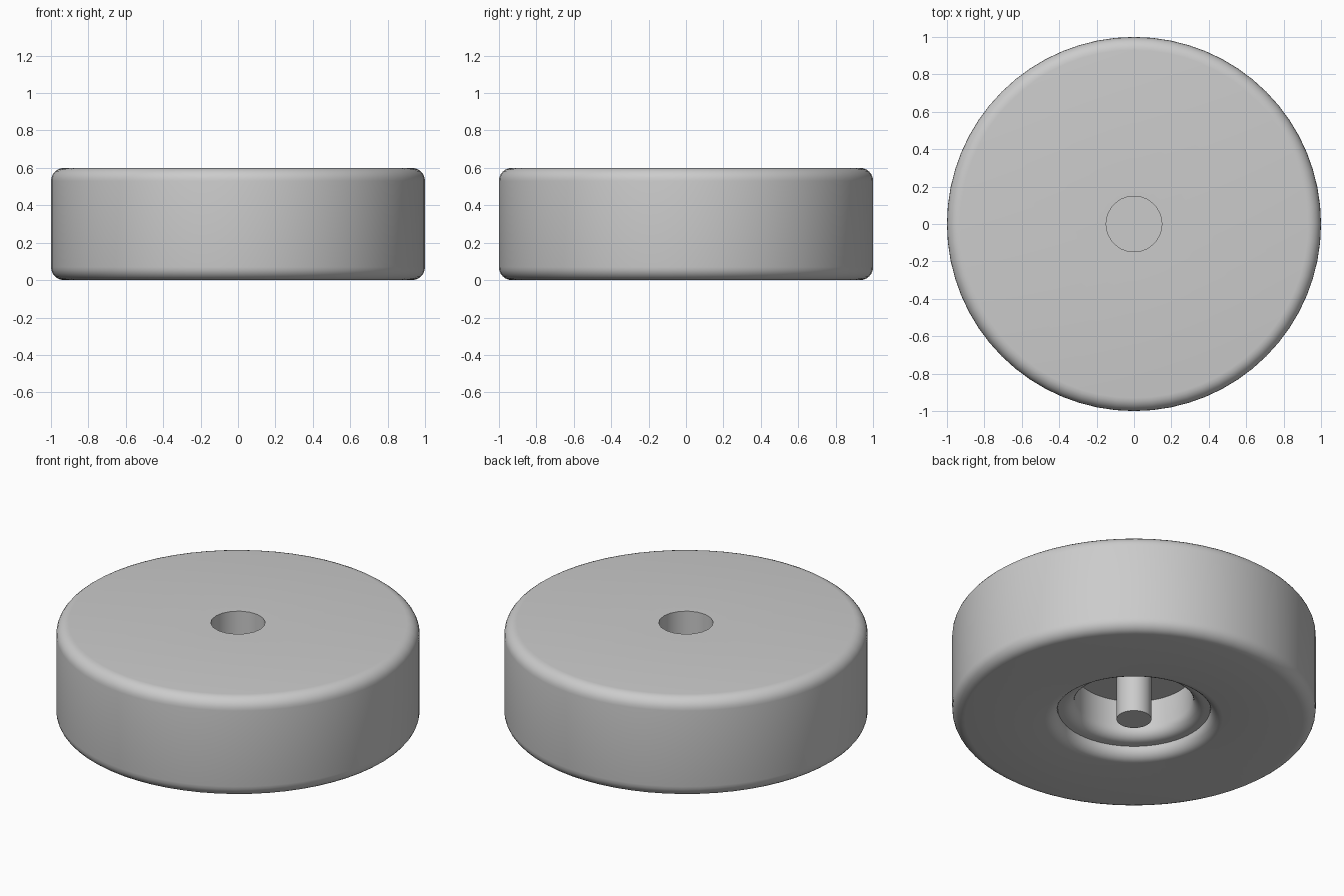
import bpy, bmesh
from math import sin, cos, pi, radians

cube = bpy.data.objects.get("Cube")
if cube:
    bpy.data.objects.remove(cube, do_unlink=True)

grey = bpy.data.materials.new("plain grey")
grey.use_nodes = True
grey.diffuse_color = (0.6, 0.6, 0.6, 1)
grey.node_tree.nodes["Principled BSDF"].inputs["Base Color"].default_value = (0.6, 0.6, 0.6, 1)

HEIGHT = 0.6
ROUND = 0.07
CEILING = 0.3
HOLE_FLOOR = 0.36


def arc(r, z, start, end, radius=ROUND, steps=6):
    """Quarter-round profile points about the centre (r, z), angles in degrees."""
    angles = [radians(start + (end - start) * i / steps) for i in range(steps + 1)]
    return [(r + radius * cos(a), z + radius * sin(a)) for a in angles]


def lathe(bm, profile, sides):
    """Turn a profile of (radius, height) points around z; returns its rings."""
    rings = [[bm.verts.new((r * cos(2 * pi * i / sides), r * sin(2 * pi * i / sides), z))
              for i in range(sides)] for r, z in profile]
    for a, b in zip(rings, rings[1:]):
        for i in range(sides):
            j = (i + 1) % sides
            bm.faces.new((a[i], a[j], b[j], b[i]))
    return rings


def ring_edges(bm, ring):
    return [bm.edges.get((a, b)) for a, b in zip(ring, ring[1:] + ring[:1])]


def finish(bm, name):
    bmesh.ops.recalc_face_normals(bm, faces=bm.faces)
    mesh = bpy.data.meshes.new(name)
    bm.to_mesh(mesh)
    bm.free()
    mesh.materials.append(grey)
    obj = bpy.data.objects.new(name, mesh)
    bpy.context.collection.objects.link(obj)
    bpy.ops.object.select_all(action='DESELECT')
    obj.select_set(True)
    bpy.context.view_layer.objects.active = obj
    bpy.ops.object.shade_smooth_by_angle(angle=radians(35))
    return obj


# Disc: rounded rim, then the stepped and rounded recess underneath
bm = bmesh.new()
rim = 1 - ROUND
profile = arc(rim, HEIGHT - ROUND, 90, 0) + arc(rim, ROUND, 0, -90)
profile += arc(0.42 + ROUND, ROUND, 270, 180)
profile += arc(0.325 + 0.065, ROUND + 0.065, 270, 180, radius=0.065)
profile += [(0.325, CEILING)]
body = lathe(bm, profile, 64)
bm.faces.new(body[-1])

# Blind hole in the top, joined to the rim by the flat top face
well = lathe(bm, [(0.15, HEIGHT), (0.15, HOLE_FLOOR)], 18)
bm.faces.new(well[-1])
bmesh.ops.triangle_fill(bm, use_beauty=True, normal=(0, 0, 1),
                        edges=ring_edges(bm, body[0]) + ring_edges(bm, well[0]))
finish(bm, "disc_body")

# Centre pin hanging in the recess
bm = bmesh.new()
pin = lathe(bm, [(0.097, 0), (0.097, CEILING + 0.02)], 18)
bm.faces.new(pin[0])
bm.faces.new(pin[-1])
finish(bm, "centre_pin")
